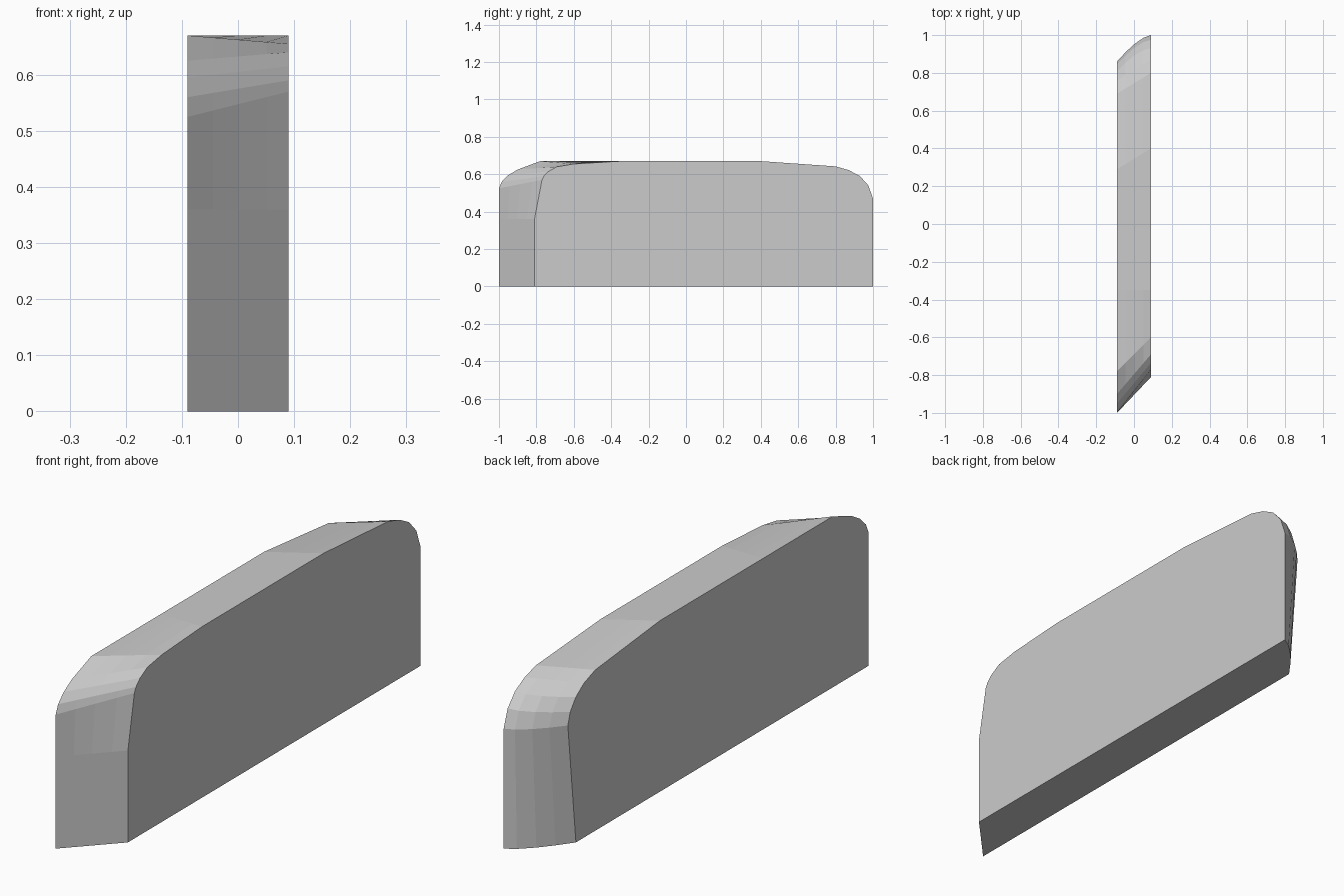
import bpy
import bmesh

if "Cube" in bpy.data.objects:
    bpy.data.objects.remove(bpy.data.objects["Cube"])

# Side outlines as (y, z), matching point for point from front foot to back foot
LEFT = [(-1, 0), (-1, .36), (-1, .525), (-.985, .56), (-.95, .595), (-.9, .625),
        (-.78, .67), (-.35, .67), (.29, .67), (.69, .63), (.76, .605),
        (.81, .57), (.845, .525), (.86, .477), (.81, 0)]
RIGHT = [(-.81, 0), (-.81, .36), (-.77, .57), (-.76, .59), (-.735, .615), (-.69, .64),
         (-.6, .655), (-.35, .67), (.4, .67), (.8, .642), (.87, .622),
         (.93, .59), (.975, .54), (1, .47), (1, 0)]
HALF_WIDTH = .09
# Fraction across the width, outward bulge of the back end
SECTIONS = [(0, 0), (.25, .014), (.5, .021), (.78, .017), (1, 0)]

bm = bmesh.new()
rings = []
for t, bulge in SECTIONS:
    ring = []
    for i, ((ly, lz), (ry, rz)) in enumerate(zip(LEFT, RIGHT)):
        y = ly + (ry - ly) * t + (bulge if i >= 11 else 0)
        ring.append(bm.verts.new((HALF_WIDTH * (2 * t - 1), y, lz + (rz - lz) * t)))
    rings.append(ring)

# Outer skin and base between neighbouring sections
n = len(LEFT)
for a, b in zip(rings, rings[1:]):
    for i in range(n):
        j = (i + 1) % n
        bm.faces.new((a[i], a[j], b[j], b[i]))

# Flat sides
bm.faces.new(rings[0])
bm.faces.new(rings[-1])
bmesh.ops.recalc_face_normals(bm, faces=bm.faces)

mesh = bpy.data.meshes.new("slanted_panel")
bm.to_mesh(mesh)
bm.free()
panel = bpy.data.objects.new("slanted_panel", mesh)
bpy.context.collection.objects.link(panel)
